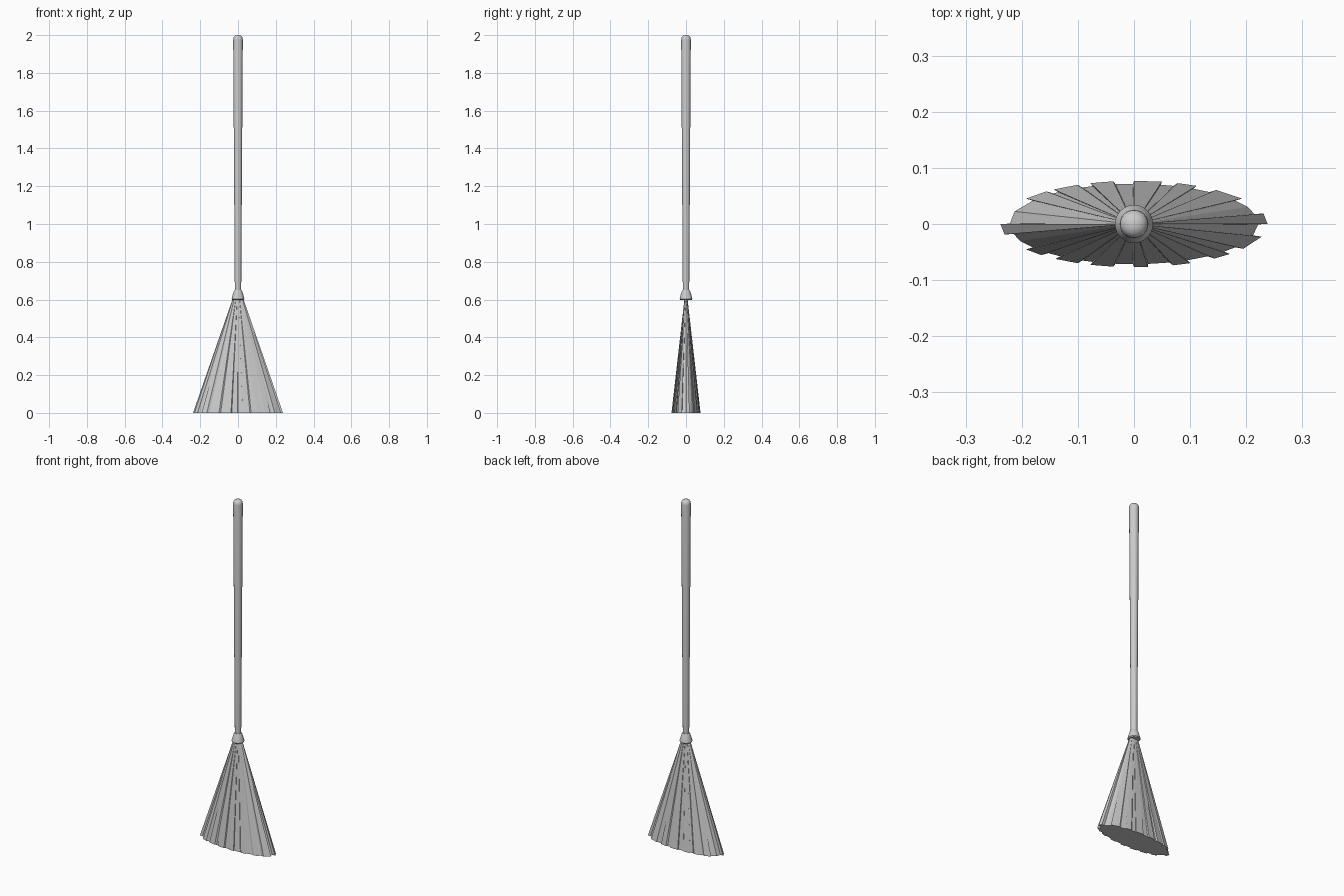
import bpy, bmesh
from math import sin, cos, pi, radians

if "Cube" in bpy.data.objects:
    bpy.data.objects.remove(bpy.data.objects["Cube"])


def loft(name, rings, smooth_angle):
    """Build a closed solid from a stack of matching rings."""
    bm = bmesh.new()
    loops = [[bm.verts.new(p) for p in ring] for ring in rings]
    n = len(loops[0])
    for low, high in zip(loops, loops[1:]):
        for i in range(n):
            j = (i + 1) % n
            bm.faces.new((low[i], low[j], high[j], high[i]))
    bm.faces.new(loops[0][::-1])
    bm.faces.new(loops[-1])
    bmesh.ops.recalc_face_normals(bm, faces=bm.faces)
    mesh = bpy.data.meshes.new(name)
    bm.to_mesh(mesh)
    bm.free()
    obj = bpy.data.objects.new(name, mesh)
    bpy.context.collection.objects.link(obj)
    if smooth_angle:
        bpy.ops.object.select_all(action='DESELECT')
        bpy.context.view_layer.objects.active = obj
        obj.select_set(True)
        bpy.ops.object.shade_smooth_by_angle(angle=radians(smooth_angle))
    return obj


def lathe(name, profile, sides=24):
    rings = [[(r * cos(2 * pi * i / sides), r * sin(2 * pi * i / sides), z)
              for i in range(sides)] for r, z in profile]
    return loft(name, rings, 35)


# Tapered handle with a rounded end
lathe("handle", [(0.016, 0.6), (0.017, 0.66), (0.0255, 1.975),
                 (0.024, 1.987), (0.017, 1.996), (0.007, 2.0)])

# Flared collar joining handle and bristles
lathe("collar", [(0.030, 0.598), (0.034, 0.603), (0.031, 0.615),
                 (0.023, 0.642), (0.019, 0.65), (0.015, 0.65)])

# Bristle head: flattened cone of raised tufts (start and end angles)
tufts = [(0, 14), (36, 52), (62, 71), (78, 90), (99, 109), (115, 127),
         (131, 144), (180, 194), (216, 226), (234, 245), (251, 261),
         (270, 276), (287, 295), (307, 316), (325, 343)]
outline = []
for k, (start, end) in enumerate(tufts):
    following = tufts[(k + 1) % len(tufts)][0] + (360 if k == len(tufts) - 1 else 0)
    outline += [(start, 1.0), (end, 1.0), (end + 0.5, 0.93)]
    if following - end > 20:
        outline.append(((following + end) / 2, 0.94))
    outline.append((following - 0.5, 0.93))


def tuft_ring(rx, ry, z):
    return [(rx * s * cos(radians(a)), ry * s * sin(radians(a)), z)
            for a, s in outline]


loft("bristles", [tuft_ring(0.238, 0.077, 0.0), tuft_ring(0.028, 0.008, 0.605)], 0)
